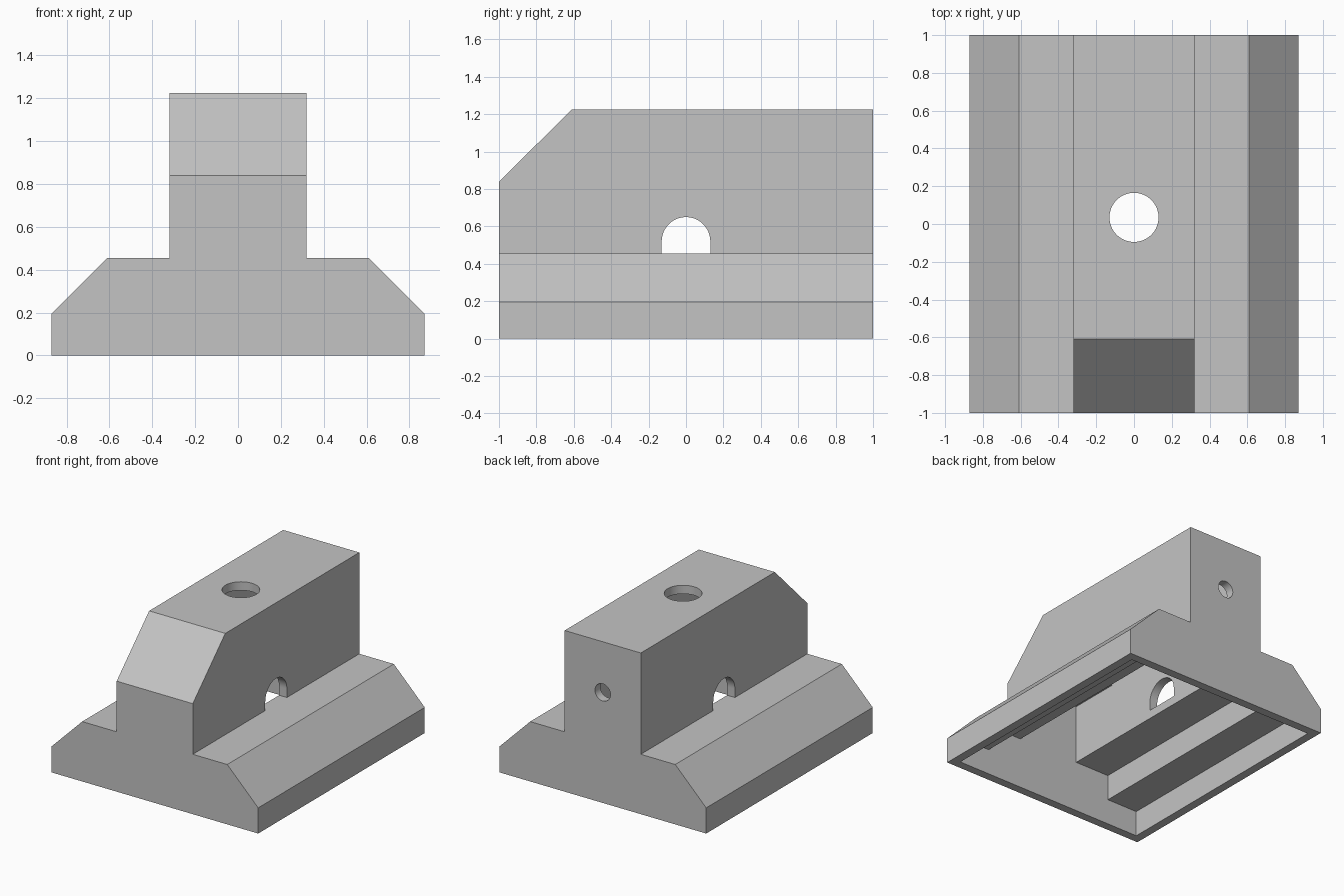
import bpy, bmesh, math
from mathutils import Matrix, Vector

if "Cube" in bpy.data.objects:
    bpy.data.objects.remove(bpy.data.objects["Cube"])

WALL = 0.065
BASE_X, SHELF_X, TOWER_X = 0.87, 0.61, 0.32        # half widths
RIM_Z, SHELF_Z, NOSE_Z, TOP_Z = 0.195, 0.455, 0.84, 1.225
NOSE_Y = -0.61                                     # where the nose bevel meets the top

grey = bpy.data.materials.new("plain grey")
grey.use_nodes = True
grey.diffuse_color = (0.55, 0.55, 0.55, 1)
grey.node_tree.nodes["Principled BSDF"].inputs["Base Color"].default_value = (0.55, 0.55, 0.55, 1)


def finish(bm, name):
    bmesh.ops.recalc_face_normals(bm, faces=bm.faces)
    mesh = bpy.data.meshes.new(name)
    bm.to_mesh(mesh)
    bm.free()
    mesh.materials.append(grey)
    obj = bpy.data.objects.new(name, mesh)
    bpy.context.collection.objects.link(obj)
    return obj


def prism(name, points, sweep):
    bm = bmesh.new()
    face = bm.faces.new([bm.verts.new(p) for p in points])
    out = bmesh.ops.extrude_face_region(bm, geom=[face])
    moved = [g for g in out["geom"] if isinstance(g, bmesh.types.BMVert)]
    bmesh.ops.translate(bm, verts=moved, vec=Vector(sweep))
    return finish(bm, name)


def box(name, low, high):
    x0, y0, z0 = low
    x1, y1, z1 = high
    return prism(name, [(x0, y0, z0), (x1, y0, z0), (x1, y1, z0), (x0, y1, z0)], (0, 0, z1 - z0))


def rod(name, centre, radius, length, turn=None):
    bm = bmesh.new()
    matrix = Matrix.Translation(centre)
    if turn:
        matrix = matrix @ Matrix.Rotation(math.pi / 2, 4, turn)
    bmesh.ops.create_cone(bm, cap_ends=True, segments=64, radius1=radius,
                          radius2=radius, depth=length, matrix=matrix)
    return finish(bm, name)


# Outer body: stepped profile swept from front to back
half = [(BASE_X, 0), (BASE_X, RIM_Z), (SHELF_X, SHELF_Z), (TOWER_X, SHELF_Z), (TOWER_X, TOP_Z)]
outline = half + [(-x, z) for x, z in reversed(half)]
body = prism("housing_shell", [(x, -1, z) for x, z in outline], (0, 2, 0))

# Sloped nose of the tower
drop = (TOP_Z - NOSE_Z) / (NOSE_Y + 1)
nose = [(-1.2, NOSE_Z - 0.2 * drop), (NOSE_Y + 0.2, TOP_Z + 0.2 * drop), (-1.2, TOP_Z + 0.2 * drop)]
cutters = [prism("nose_cutter", [(-0.6, y, z) for y, z in nose], (1.2, 0, 0))]

# Stepped hollow, open at the bottom
inner = 1 - WALL
for x, front, top in [(BASE_X - WALL, -inner, RIM_Z),
                      (SHELF_X - WALL, -inner, SHELF_Z - WALL),
                      (TOWER_X - WALL, -inner, NOSE_Z),
                      (TOWER_X - WALL, NOSE_Y + WALL, TOP_Z - WALL)]:
    cutters.append(box("hollow_cutter", (-x, front, -0.1), (x, inner, top)))

# Round holes in the top and the back
cutters.append(rod("top_hole_cutter", (0, 0.035, TOP_Z), 0.13, 0.4))
cutters.append(rod("back_hole_cutter", (0, 1, NOSE_Z), WALL, 0.4, "X"))

# Arched opening through both tower sides
arch = [(0.13 * math.cos(a), 0.52 + 0.13 * math.sin(a))
        for a in (math.pi * i / 32 for i in range(33))]
arch += [(-0.13, SHELF_Z), (0.13, SHELF_Z)]
cutters.append(prism("arch_cutter", [(-0.5, y, z) for y, z in arch], (1, 0, 0)))

bpy.ops.object.select_all(action="DESELECT")
bpy.context.view_layer.objects.active = body
body.select_set(True)
for cutter in cutters:
    cutter.hide_render = True
    mod = body.modifiers.new("cut", "BOOLEAN")
    mod.operation = "DIFFERENCE"
    mod.solver = "EXACT"
    mod.object = cutter
    bpy.ops.object.modifier_apply(modifier=mod.name)
    bpy.data.objects.remove(cutter)

bpy.ops.object.shade_smooth_by_angle(angle=math.radians(30))
